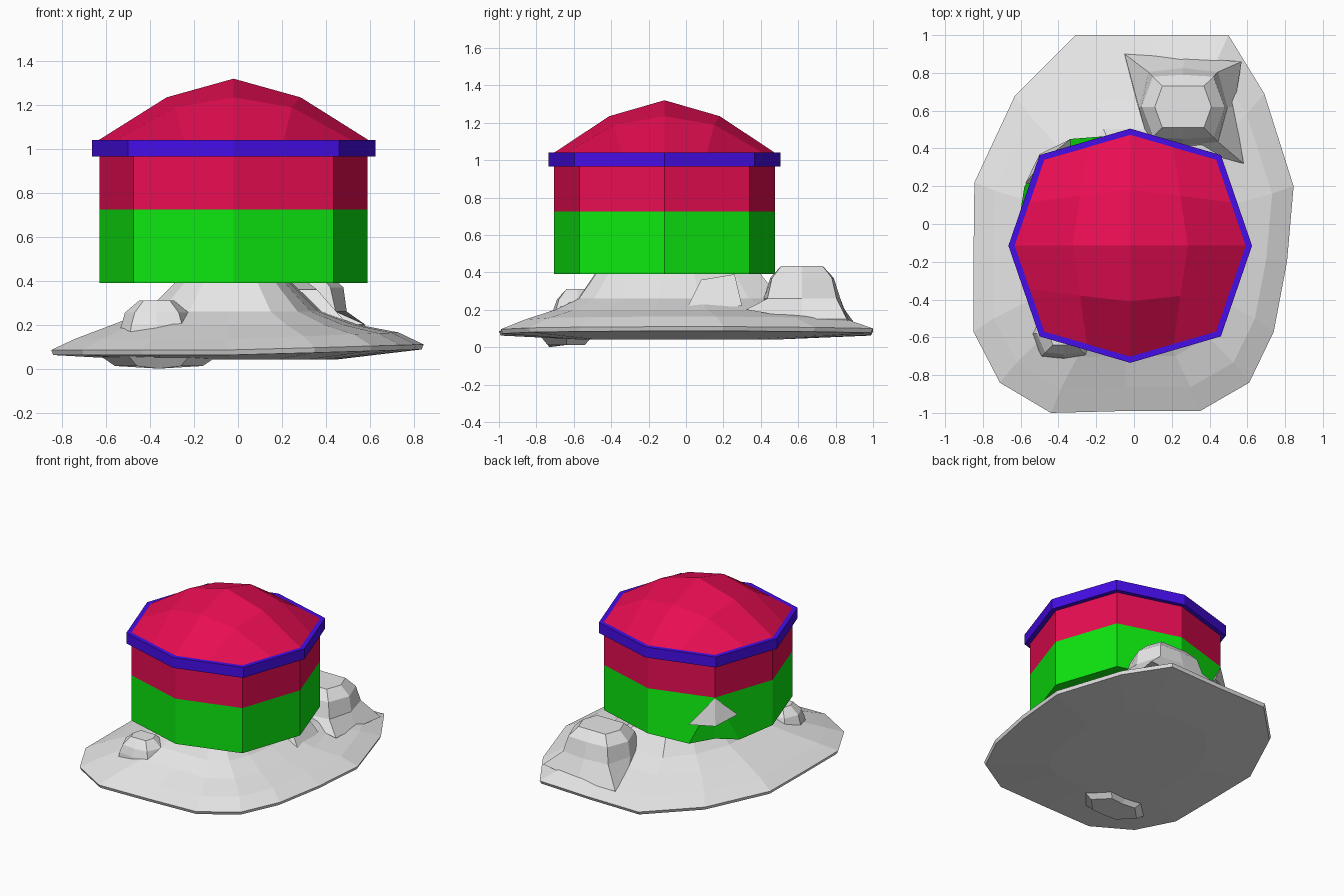
import bpy
import math
from mathutils import Vector

old = bpy.data.objects.get("Cube")
if old:
    bpy.data.objects.remove(old, do_unlink=True)


def material(name, colour):
    m = bpy.data.materials.new(name)
    m.use_nodes = True
    m.diffuse_color = (*colour, 1)
    m.node_tree.nodes["Principled BSDF"].inputs["Base Color"].default_value = (*colour, 1)
    return m


GREEN = material("bright green", (0.004, 0.8, 0.005))
RED = material("crimson", (0.8, 0.004, 0.085))
BLUE = material("violet blue", (0.06, 0.004, 0.8))
GREY = material("pale rock", (0.8, 0.8, 0.8))


def make(name, verts, faces, mat):
    mesh = bpy.data.meshes.new(name)
    mesh.from_pydata([tuple(v) for v in verts], [], faces)
    mesh.materials.append(mat)
    mesh.update()
    ob = bpy.data.objects.new(name, mesh)
    bpy.context.collection.objects.link(ob)
    return ob


def loft(name, rings, mat, caps=True):
    """Skin rings of equal length, listed counterclockwise from bottom to top."""
    n = len(rings[0])
    verts = [v for r in rings for v in r]
    faces = [(k * n + i, k * n + (i + 1) % n, (k + 1) * n + (i + 1) % n, (k + 1) * n + i)
             for k in range(len(rings) - 1) for i in range(n)]
    if caps:
        faces.append(tuple(reversed(range(n))))
        faces.append(tuple(range(len(verts) - n, len(verts))))
    return make(name, verts, faces, mat)


def octagon(rx, ry, d, z, centre=(-0.02, -0.115)):
    """Eight points: four on the axes, four on the diagonals at offset d."""
    pts = []
    for i in range(8):
        a = i * math.pi / 4
        c, s = round(math.cos(a)), round(math.sin(a))
        fx, fy = (d, d) if i % 2 else (rx, ry)
        pts.append(Vector((centre[0] + c * fx, centre[1] + s * fy, z)))
    return pts


# Upper drum wall
loft("upper_wall", [octagon(0.61, 0.59, 0.455, z) for z in (0.725, 1.0)], RED)

# Lower drum wall: one corner splits into two flared flaps
low, top = octagon(0.61, 0.59, 0.455, 0.39), octagon(0.61, 0.59, 0.455, 0.725)
flap_a, flap_b = Vector((-0.34, 0.45, 0.39)), Vector((-0.58, 0.20, 0.39))
fold = Vector((-0.46, 0.32, 0.41))
low[3:4] = [flap_a, fold, flap_b]
top[3:4] = [top[3]] * 3
loft("lower_wall", [low, top], GREEN)

# Rock poking out between the flaps
peak = Vector((-0.475, 0.34, 0.72))
rock = [peak, Vector((-0.335, 0.45, 0.53)), Vector((-0.50, 0.37, 0.53)),
        Vector((-0.575, 0.215, 0.58)), Vector((-0.35, 0.22, 0.5))]
make("wall_rock", rock, [(0, 1, 2), (0, 2, 3), (0, 3, 4), (0, 4, 1), (1, 4, 3, 2)], GREY)

# Blue rim band, with its inner edge meeting the roof
loft("roof_rim", [octagon(0.61, 0.59, 0.455, 0.965), octagon(0.645, 0.62, 0.48, 0.965),
                  octagon(0.645, 0.62, 0.48, 1.042), octagon(0.61, 0.585, 0.455, 1.042)],
     BLUE, caps=False)

# Domed roof: a four by four patch fitted to the octagon
edge = octagon(0.615, 0.59, 0.458, 1.04)
outer = []
for i in range(8):
    outer += [edge[i], (edge[i] + edge[(i + 1) % 8]) / 2]
inner = octagon(0.305, 0.295, 0.265, 1.235)
for i in (1, 3, 5, 7):
    inner[i].z = 1.19
verts = outer + inner + [Vector((-0.02, -0.115, 1.32))]
faces = []
for i in range(8):
    o, ob, prev = 2 * i, (2 * i + 1) % 16, (2 * i - 1) % 16
    nxt = 16 + (i + 1) % 8
    if i % 2:
        faces.append((prev, o, ob, 16 + i))
        faces.append((ob, 2 * ((i + 1) % 8), nxt, 16 + i))
        faces.append((16 + i, nxt, 24, 16 + i - 1))
    else:
        faces.append((o, ob, nxt, 16 + i))
make("domed_roof", verts, faces, RED)

# Rocky ground: one outline stepped inward up to the neck under the drum
outline = [(0.845, 0.2), (0.69, 0.69), (0.5, 1), (0.1, 1), (-0.31, 1), (-0.63, 0.68),
           (-0.845, 0.22), (-0.85, -0.2), (-0.85, -0.57), (-0.71, -0.84), (-0.44, -1),
           (-0.05, -0.99), (0.35, -0.99), (0.61, -0.84), (0.74, -0.57), (0.81, -0.2)]


def ground_ring(sx, sy, z, tilt=0.0):
    return [Vector((x * sx - 0.03 * (1 - sx), y * sy - 0.08 * (1 - sy),
                    z + tilt * max(0, x))) for x, y in outline]


loft("rocky_ground", [ground_ring(0.55, 0.55, 0.042), ground_ring(0.99, 0.99, 0.062, 0.03),
                      ground_ring(1, 1, 0.085, 0.03), ground_ring(0.87, 0.86, 0.135, 0.035),
                      ground_ring(0.66, 0.68, 0.2), ground_ring(0.47, 0.54, 0.26),
                      ground_ring(0.31, 0.44, 0.395)], GREY)

# Large boulder with winged corners
foot = [(0.53, 0.62, 0.15), (0.57, 0.86, 0.15), (0.27, 0.88, 0.12), (-0.05, 0.90, 0.13),
        (0.01, 0.66, 0.17), (0.05, 0.42, 0.2), (0.28, 0.40, 0.2), (0.58, 0.32, 0.2)]
spot = (0.26, 0.62)
base = [Vector(p) for p in foot]
loft("large_boulder", [base, octagon(0.235, 0.205, 0.185, 0.26, spot),
                       octagon(0.22, 0.17, 0.16, 0.37, spot),
                       octagon(0.15, 0.11, 0.11, 0.435, spot)], GREY)

# Small boulder, and the part of it showing under the ground
spot = (-0.37, -0.58)
loft("small_boulder", [octagon(0.2, 0.14, 0.13, 0.1, spot), octagon(0.16, 0.13, 0.115, 0.2, spot),
                       octagon(0.145, 0.11, 0.1, 0.255, spot),
                       octagon(0.08, 0.06, 0.06, 0.31, spot)], GREY)
spot = (-0.36, -0.64)
under = [octagon(0.2, 0.09, 0.1, 0.012, spot), octagon(0.27, 0.13, 0.14, 0.06, spot)]
under[0][6].z = 0
loft("boulder_underside", under, GREY)

# Side ledge joining the neck to the outer slope
ledge = [[(0.5, 0.0, 0.2), (0.45, 0.3, 0.22), (0.1, 0.3, 0.22), (0.1, 0.0, 0.2)],
         [(0.36, 0.08, 0.36), (0.32, 0.26, 0.39), (0.12, 0.26, 0.39), (0.12, 0.08, 0.36)]]
loft("neck_ledge", [[Vector(p) for p in r] for r in ledge], GREY)
